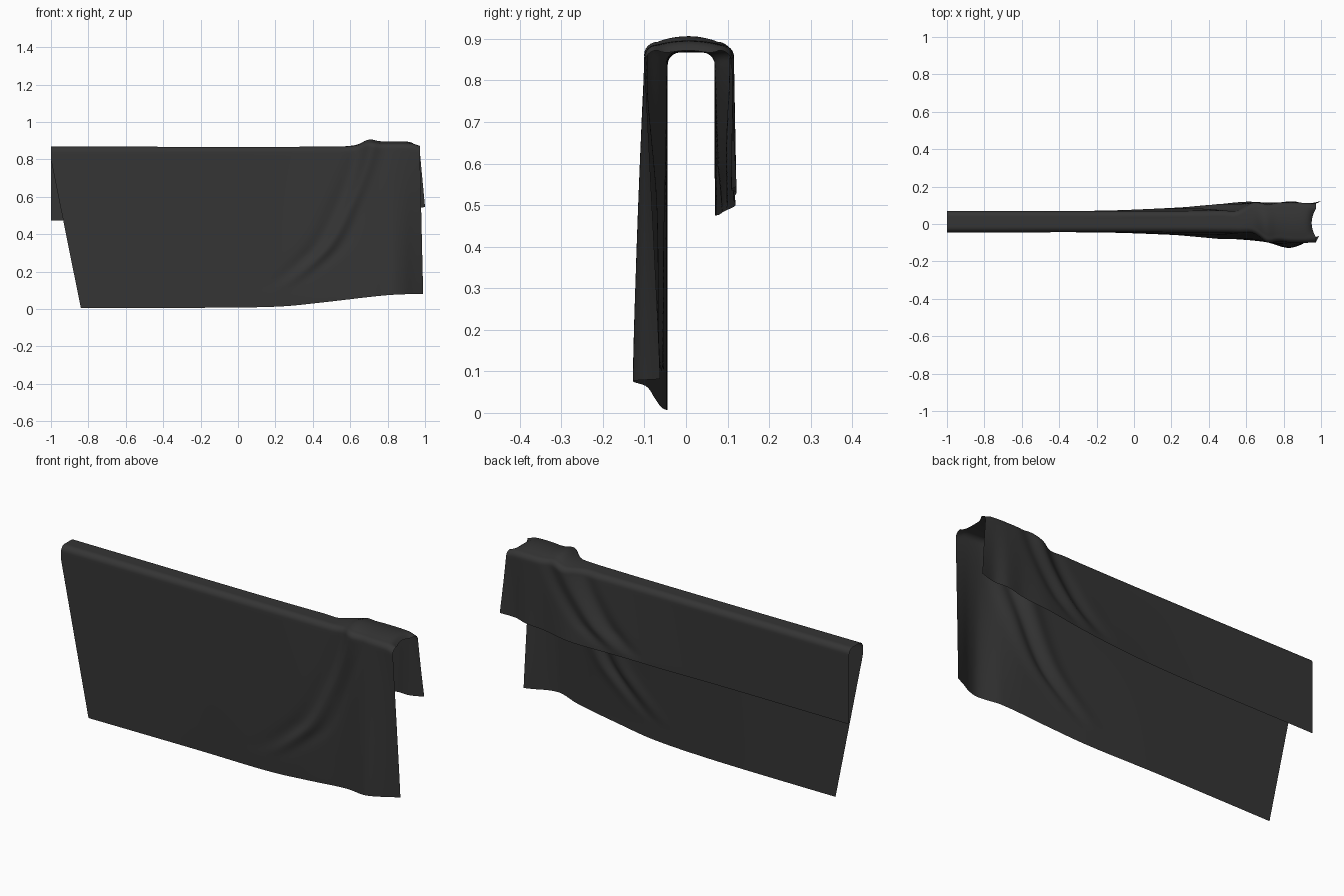
import bpy, math

if "Cube" in bpy.data.objects:
    bpy.data.objects.remove(bpy.data.objects["Cube"])


def ip(pts, t):
    """Smooth (Catmull-Rom style) interpolation through sorted (t, value) points."""
    if t <= pts[0][0]:
        return pts[0][1]
    if t >= pts[-1][0]:
        return pts[-1][1]
    n = len(pts)

    def slope(i):
        a, b = pts[max(i - 1, 0)], pts[min(i + 1, n - 1)]
        return (b[1] - a[1]) / (b[0] - a[0])
    for i in range(n - 1):
        (t0, a), (t1, b) = pts[i], pts[i + 1]
        if t <= t1:
            h = t1 - t0
            k = (t - t0) / h
            return ((2*k**3 - 3*k*k + 1)*a + (k**3 - 2*k*k + k)*h*slope(i)
                    + (3*k*k - 2*k**3)*b + (k**3 - k*k)*h*slope(i + 1))


def lerp(a, b, k):
    return a + (b - a) * k


def gauss(s, w):
    return math.exp(-(s / w) ** 2)


# Hem heights and panel depth along the length, at the rail and at the hem
FRONT_HEM = [(-1, .004), (0, .008), (.25, .015), (.45, .035), (.8, .074), (1, .082)]
BACK_HEM = [(-1, .473), (0, .476), (.3, .485), (.6, .5), (.85, .53), (1, .545)]
FRONT_TOP = [(-1, .045), (.5, .045), (.62, .056), (.74, .095), (.85, .1), (1, .1)]
FRONT_LOW = [(-1, .045), (-.2, .045), (.2, .058), (.45, .075), (.7, .096),
             (.82, .128), (.88, .116), (.94, .085), (1, .057)]
BACK_TOP = [(-1, .07), (.4, .07), (.55, .083), (.68, .112), (.85, .115), (1, .108)]
BACK_LOW = [(-1, .07), (-.2, .071), (.2, .086), (.4, .1), (.6, .119),
            (.75, .113), (.85, .122), (.92, .108), (1, .124)]
RIDGE = [(-1, .868), (.5, .868), (.63, .877), (.7, .906), (.76, .897),
         (.93, .893), (.97, .875)]
# Diagonal creases: x position against height
FRONT_CREASE = [(.1, .22), (.16, .3), (.33, .48), (.55, .6), (.75, .68), (.9, .72)]
BACK_CREASE = [(.48, .3), (.6, .46), (.75, .58), (.9, .66)]


def front_y(x, z):
    k = max(0, min(1, (z - .05) / .81)) ** 1.3
    s = x - ip(FRONT_CREASE, z)
    fade = max(0, min(1, (z - .1) / .2))
    fold = .013 * gauss(s, .035) - .012 * gauss(s + .07, .05) - .007 * gauss(s - .07, .04)
    return -max(.044, lerp(ip(FRONT_LOW, x), ip(FRONT_TOP, x), k) + fade * fold)


def back_y(x, z):
    k = max(0, min(1, (z - .5) / .36))
    s = x - ip(BACK_CREASE, z)
    fade = max(0, min(1, (z - .49) / .1))
    fold = .011 * gauss(s, .04) - .014 * gauss(s + .09, .05) - .01 * gauss(s - .08, .04)
    return max(.069, lerp(ip(BACK_LOW, x), ip(BACK_TOP, x), k) + fade * fold)


def top_z(x, m):
    """Height over the rail; m runs -1 front to 1 back."""
    z = ip(RIDGE, x)
    peak = (z - .868) * .35 * m * m
    dip = .028 * gauss(x - .98, .035) * (1 - m * m)
    return z - peak - dip


NU, NF, NC, NT, NB = 150, 48, 6, 14, 26
R = .03


def cloth_point(u, j):
    """One point of the drape, from front hem (j=0) over the top to back hem."""
    bow = 0
    if j < NF:                                      # front panel
        k = j / NF
        zz = lerp(0, .84, k)
        xl, xr = max(-1, -.84 - .2 * zz), lerp(.99, .972, k)
        x = lerp(xl, xr, u)
        z = lerp(ip(FRONT_HEM, x), top_z(x, -1) - R, k)
        return x, front_y(x, z), z
    j -= NF
    if j < NC:                                      # front rounded corner
        a = j / NC * math.pi / 2
        x = lerp(-1, .972, u)
        z = top_z(x, -1) - R
        return x, front_y(x, z) + R * (1 - math.cos(a)), z + R * math.sin(a)
    j -= NC
    if j <= NT:                                     # top
        k = j / NT
        m = 2 * k - 1
        x = lerp(-1, .972 - .022 * (1 - m * m), u)
        a = front_y(x, top_z(x, -1) - R) + R
        b = back_y(x, top_z(x, 1) - R) - R
        return x, lerp(a, b, k), top_z(x, m)
    j -= NT
    if j < NC:                                      # back rounded corner
        a = (1 - j / NC) * math.pi / 2
        x = lerp(-1, .972, u)
        z = top_z(x, 1) - R
        return x, back_y(x, z) - R * (1 - math.cos(a)), z + R * math.sin(a)
    k = (j - NC) / NB                               # back panel
    x = lerp(-1, lerp(.972, 1, k), u)
    z = lerp(top_z(x, 1) - R, ip(BACK_HEM, x), k)
    return x, back_y(x, z), z


# Draped cloth sheet
rows = NF + NC + NT + NC + NB + 1
verts = [cloth_point(i / NU, j) for i in range(NU + 1) for j in range(rows)]
faces = []
for i in range(NU):
    for j in range(rows - 1):
        a = i * rows + j
        faces.append((a, a + rows, a + rows + 1, a + 1))
mesh = bpy.data.meshes.new("draped_cloth")
mesh.from_pydata(verts, [], faces)
mesh.update()
cloth = bpy.data.objects.new("draped_cloth", mesh)
bpy.context.collection.objects.link(cloth)

# Dark fabric
mat = bpy.data.materials.new("dark_fabric")
mat.diffuse_color = (.035, .035, .035, 1)
mat.use_nodes = True
mat.node_tree.nodes["Principled BSDF"].inputs["Base Color"].default_value = mat.diffuse_color
mesh.materials.append(mat)

bpy.context.view_layer.objects.active = cloth
cloth.select_set(True)
bpy.ops.object.shade_smooth_by_angle(angle=math.radians(50))
